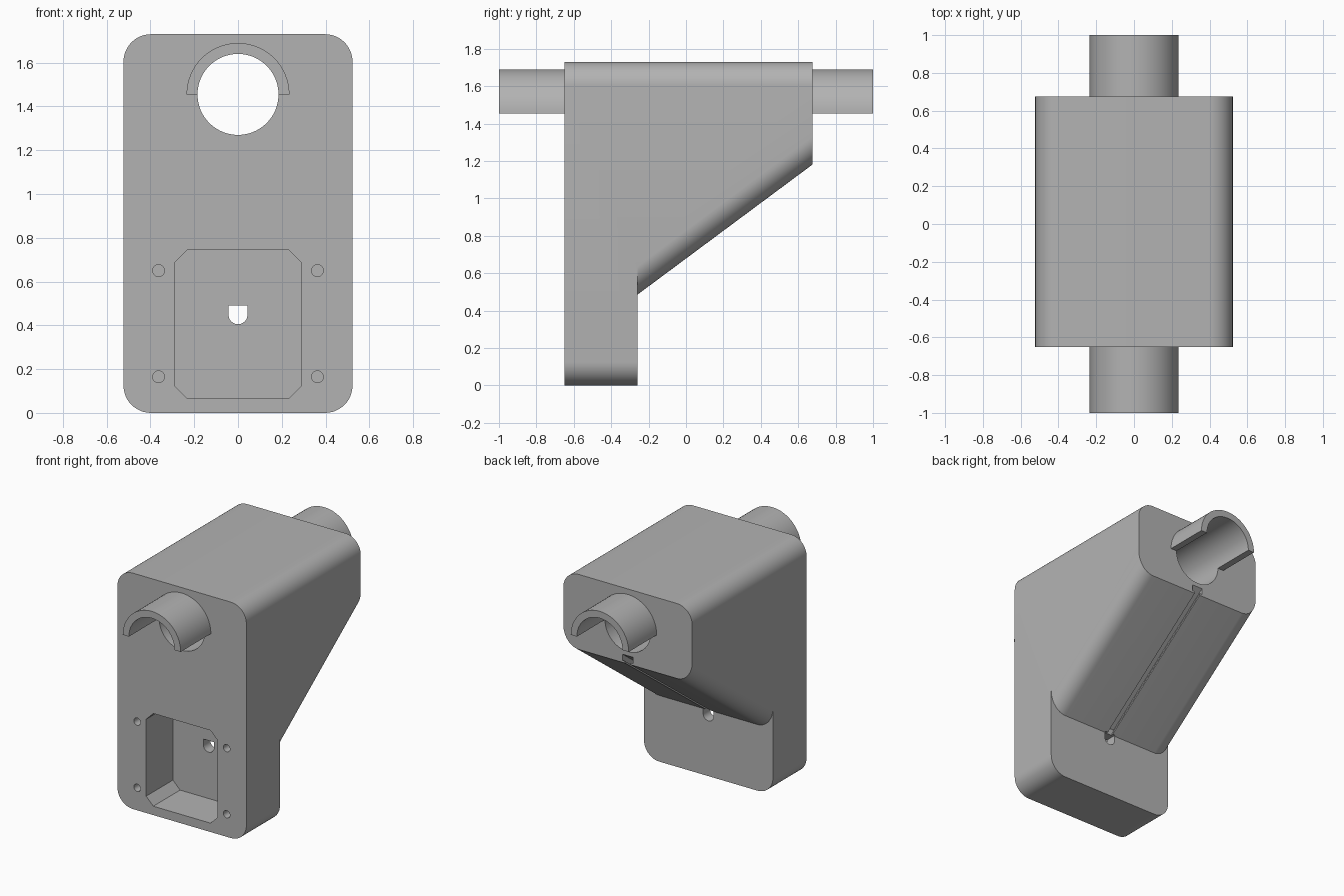
import bpy, bmesh
from math import sin, cos, pi, radians

cube = bpy.data.objects.get("Cube")
if cube:
    bpy.data.objects.remove(cube, do_unlink=True)

grey = bpy.data.materials.new("plain grey")
grey.use_nodes = True
COLOUR = (0.45, 0.45, 0.45, 1)
grey.diffuse_color = COLOUR
grey.node_tree.nodes["Principled BSDF"].inputs["Base Color"].default_value = COLOUR

HALF_W, TOP, RADIUS = 0.523, 1.73, 0.125
FRONT, STEP, BACK = -0.65, -0.26, 0.675
SLOPE_LOW, SLOPE_HIGH = 0.485, 1.18
BORE_Z, BORE_R, TUBE_R = 1.455, 0.185, 0.235


def finish(name, bm):
    bmesh.ops.recalc_face_normals(bm, faces=bm.faces)
    mesh = bpy.data.meshes.new(name)
    bm.to_mesh(mesh)
    bm.free()
    mesh.materials.append(grey)
    obj = bpy.data.objects.new(name, mesh)
    bpy.context.collection.objects.link(obj)
    return obj


def arc(cx, cz, r, start, end, steps, rz=None):
    rz = rz or r
    angles = [radians(start + (end - start) * i / steps) for i in range(steps + 1)]
    return [(cx + r * cos(a), cz + rz * sin(a)) for a in angles]


def prism(name, profile, y0, y1, rise=0):
    """Extrude an x-z profile along y, optionally climbing in z."""
    bm = bmesh.new()
    near = [bm.verts.new((x, y0, z)) for x, z in profile]
    far = [bm.verts.new((x, y1, z + rise)) for x, z in profile]
    bm.faces.new(near)
    bm.faces.new(far)
    n = len(profile)
    for i in range(n):
        j = (i + 1) % n
        bm.faces.new((near[i], near[j], far[j], far[i]))
    return finish(name, bm)


def box_profile(half, z0, z1):
    return [(-half, z0), (half, z0), (half, z1), (-half, z1)]


def smooth(obj):
    bpy.ops.object.select_all(action='DESELECT')
    obj.select_set(True)
    bpy.context.view_layer.objects.active = obj
    bpy.ops.object.shade_smooth_by_angle(angle=radians(30))


# Body: rounded block with a step and a sloping underside
def build_body():
    bm = bmesh.new()
    inner = HALF_W - RADIUS

    def add(points, y):
        return [bm.verts.new((x, y, z)) for x, z in points]

    def upper(y):
        zc = TOP - RADIUS
        return add(arc(inner, zc, RADIUS, 0, 90, 12) + arc(-inner, zc, RADIUS, 90, 180, 12), y)

    def lower(y, z, rz):
        return add(arc(-inner, z + rz, RADIUS, 180, 270, 12, rz)
                   + arc(inner, z + rz, RADIUS, 270, 360, 12, rz), y)

    def strip(a, b):
        for i in range(len(a) - 1):
            bm.faces.new((a[i], a[i + 1], b[i + 1], b[i]))

    up_front, up_back = upper(FRONT), upper(BACK)
    low = [lower(FRONT, 0, RADIUS), lower(STEP, 0, RADIUS),
           lower(STEP, SLOPE_LOW, 0.15), lower(BACK, SLOPE_HIGH, 0.15)]
    strip(up_front, up_back)
    strip(low[0], low[1])
    strip(low[2], low[3])
    bm.faces.new(low[1] + low[2][::-1])
    bm.faces.new(up_front + low[0])
    bm.faces.new(up_back + low[3])
    bm.faces.new([r[0] for r in low] + [up_back[-1], up_front[-1]])
    bm.faces.new([r[-1] for r in low] + [up_back[0], up_front[0]])
    return finish("body", bm)


body = build_body()

# Cutters: bore, front pocket, screw holes, cable hole and sloping cable channel
cutters = [prism("bore_cutter", arc(0, BORE_Z, BORE_R, 0, 354.375, 63), -0.9, 0.9)]

pw, pb, pt, c = 0.29, 0.065, 0.745, 0.058
pocket = [(-pw, pb + c), (-pw + c, pb), (pw - c, pb), (pw, pb + c),
          (pw, pt - c), (pw - c, pt), (-pw + c, pt), (-pw, pt - c)]
cutters.append(prism("pocket_cutter", pocket, FRONT - 0.1, -0.34))

for x in (-0.363, 0.363):
    for z in (0.165, 0.65):
        cutters.append(prism("screw_cutter", arc(x, z, 0.027, 0, 345, 23),
                             FRONT - 0.1, FRONT + 0.25))

hole = [(-0.043, 0.49)] + arc(0, 0.448, 0.043, 180, 360, 16) + [(0.043, 0.49)]
cutters.append(prism("cable_hole_cutter", hole, -0.4, STEP + 0.05))

slope = (SLOPE_HIGH - SLOPE_LOW) / (BACK - STEP)
y0, y1 = STEP - 0.01, BACK + 0.05
base = SLOPE_LOW + slope * (y0 - STEP)
for name, half, z0, z1 in (("slit_cutter", 0.022, -0.05, 0.03),
                           ("channel_cutter", 0.043, 0.015, 0.06)):
    cutters.append(prism(name, box_profile(half, base + z0, base + z1),
                         y0, y1, slope * (y1 - y0)))

bpy.context.view_layer.objects.active = body
for cutter in cutters:
    cutter.hide_render = True
    mod = body.modifiers.new("cut", 'BOOLEAN')
    mod.operation = 'DIFFERENCE'
    mod.solver = 'EXACT'
    mod.object = cutter
    bpy.ops.object.modifier_apply(modifier=mod.name)
for cutter in cutters:
    bpy.data.objects.remove(cutter, do_unlink=True)
smooth(body)

# Half-round shells at each end of the bore
shell = arc(0, BORE_Z, TUBE_R, 0, 180, 32) + arc(0, BORE_Z, BORE_R, 180, 0, 32)
smooth(prism("front_half_tube", shell, -1, FRONT))
smooth(prism("back_half_tube", shell, BACK, 1))
